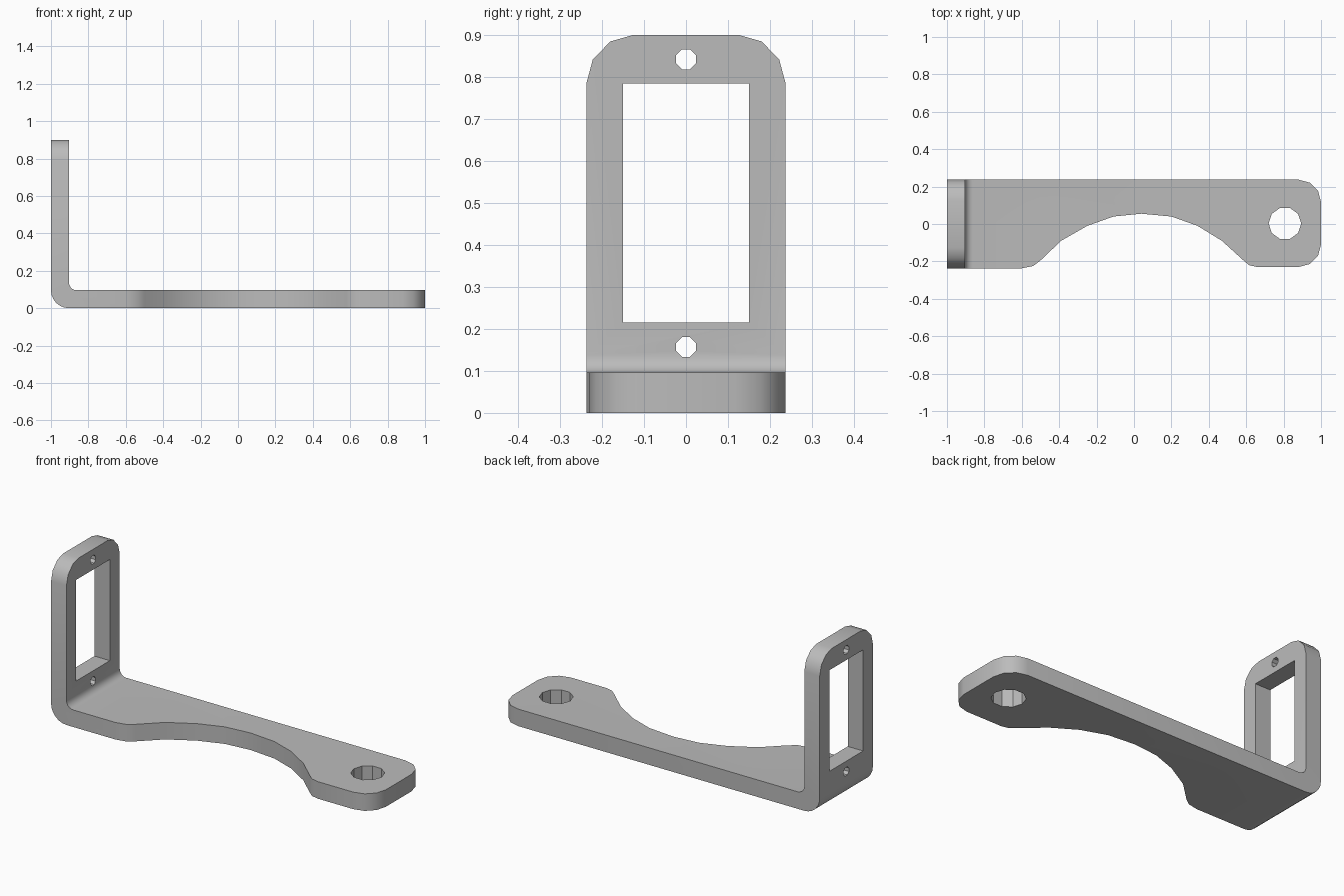
import bpy, bmesh
from math import sin, cos, pi
from mathutils import Vector

cube = bpy.data.objects.get("Cube")
if cube:
    bpy.data.objects.remove(cube, do_unlink=True)

steel = bpy.data.materials.new("plain_grey")
steel.use_nodes = True
GREY = (0.5, 0.5, 0.5, 1)
steel.diffuse_color = GREY
steel.node_tree.nodes["Principled BSDF"].inputs["Base Color"].default_value = GREY


def prism(name, outline, axis, start, end):
    """Extrude a 2D outline along the x, y or z axis."""
    place = {"x": lambda a, b: (start, a, b),
             "y": lambda a, b: (a, start, b),
             "z": lambda a, b: (a, b, start)}[axis]
    bm = bmesh.new()
    face = bm.faces.new([bm.verts.new(place(a, b)) for a, b in outline])
    out = bmesh.ops.extrude_face_region(bm, geom=[face])
    step = Vector([(end - start) * (axis == k) for k in "xyz"])
    bmesh.ops.translate(bm, vec=step, verts=[v for v in out["geom"] if isinstance(v, bmesh.types.BMVert)])
    bmesh.ops.recalc_face_normals(bm, faces=bm.faces)
    mesh = bpy.data.meshes.new(name)
    bm.to_mesh(mesh)
    bm.free()
    mesh.materials.append(steel)
    obj = bpy.data.objects.new(name, mesh)
    bpy.context.collection.objects.link(obj)
    return obj


def arc(cx, cy, r, first, last, steps):
    angles = [(first + (last - first) * i / steps) * pi / 180 for i in range(steps + 1)]
    return [(cx + r * cos(t), cy + r * sin(t)) for t in angles]


def cut(target, cutter, operation):
    mod = target.modifiers.new(cutter.name, "BOOLEAN")
    mod.object, mod.operation, mod.solver = cutter, operation, "EXACT"
    bpy.context.view_layer.objects.active = target
    bpy.ops.object.modifier_apply(modifier=mod.name)
    bpy.data.objects.remove(cutter, do_unlink=True)


# Bent strip: upright and base with rounded bend
T = 0.096
bend = (arc(-1 + T, T, T, 180, 270, 6) + [(1.1, 0), (1.1, T)]
        + arc(-0.862, T + 0.042, 0.042, 270, 180, 5) + [(-1 + T, 0.9), (-1, 0.9)])
bracket = prism("bracket", bend, "y", -0.3, 0.3)

# Plan outline: rounded far end and scooped front edge
W = 0.237
plan = ([(-1.1, -W), (-0.6, -W), (-0.54, -0.225), (-0.5, -0.195), (-0.39, -0.09),
         (-0.25, -0.01), (-0.11, 0.04), (0.04, 0.055), (0.2, 0.04), (0.34, -0.01),
         (0.47, -0.09), (0.58, -0.19), (0.615, -0.22), (0.66, -0.23)]
        + arc(0.88, -0.11, 0.12, 270, 360, 3) + arc(0.88, W - 0.12, 0.12, 0, 90, 3) + [(-1.1, W)])
cut(bracket, prism("plan_cutter", plan, "z", -0.5, 1.5), "INTERSECT")

# Rounded top corners of the upright
side = [(0.3, -0.1), (0.3, 0.73), (0.252, 0.73), (0.222, 0.842), (0.18, 0.885), (0.12, 0.902)]
elevation = side + [(-y, z) for y, z in reversed(side)]
cut(bracket, prism("corner_cutter", elevation, "x", -1.5, 1.5), "INTERSECT")

# Window and its two screw holes
window = [(-0.15, 0.215), (0.15, 0.215), (0.15, 0.785), (-0.15, 0.785)]
cut(bracket, prism("window_cutter", window, "x", -1.2, -0.8), "DIFFERENCE")
for z in (0.157, 0.842):
    hole = arc(0, z, 0.0255, 22.5, 337.5, 7)
    cut(bracket, prism("screw_hole_cutter", hole, "x", -1.2, -0.8), "DIFFERENCE")

# Mounting hole in the far end
cut(bracket, prism("mounting_hole_cutter", arc(0.807, 0.003, 0.087, 0, 324, 9), "z", -0.2, 0.3), "DIFFERENCE")

bpy.ops.object.select_all(action="DESELECT")
bracket.select_set(True)
bpy.context.view_layer.objects.active = bracket
bpy.ops.object.shade_smooth_by_angle(angle=pi / 6 + 0.01)
